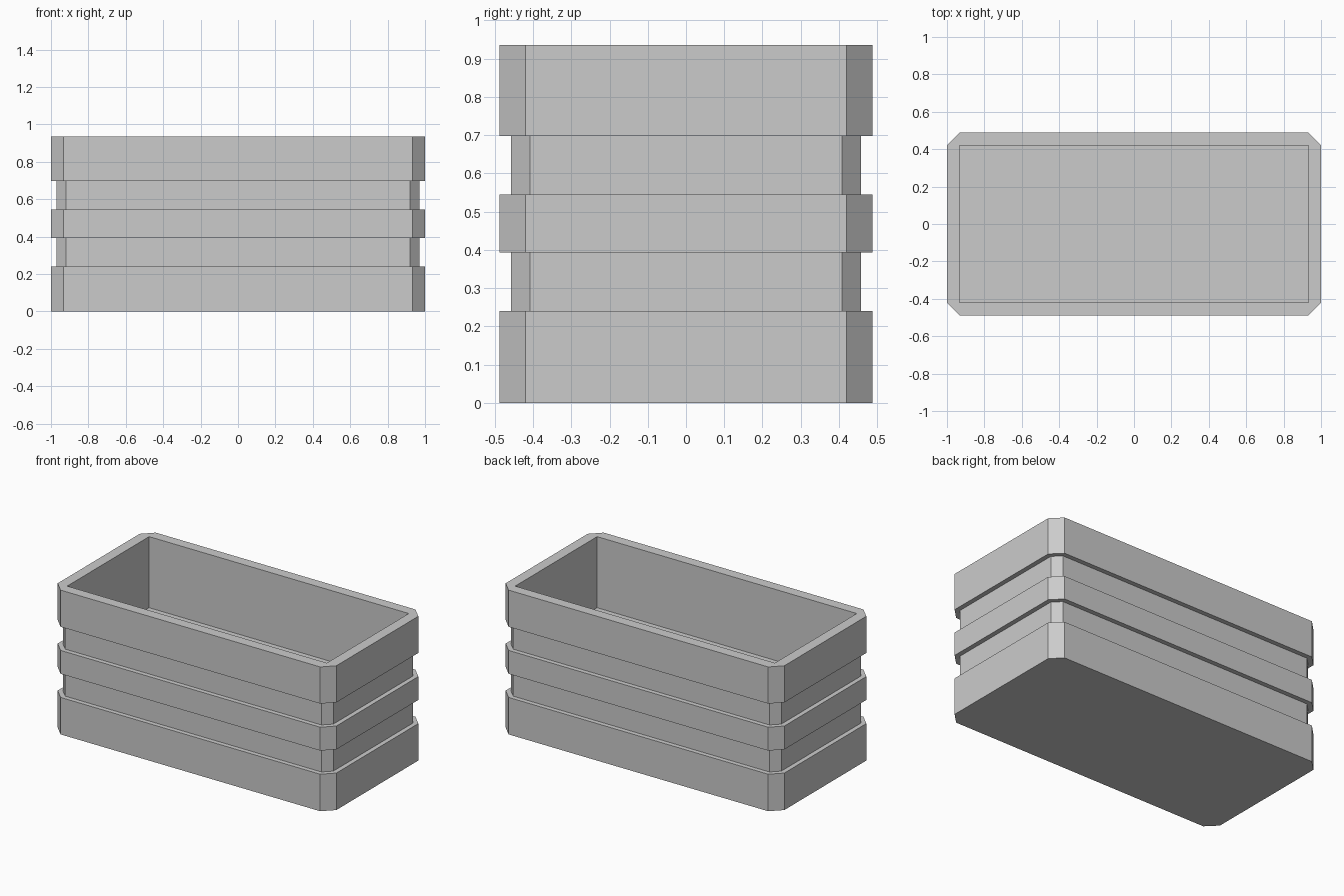
import bpy
import bmesh

if "Cube" in bpy.data.objects:
    bpy.data.objects.remove(bpy.data.objects["Cube"])


def ring(bm, hx, hy, cut, z):
    """Rectangle with chamfered corners, as eight vertices."""
    pts = [(hx, hy - cut), (hx - cut, hy), (cut - hx, hy), (-hx, hy - cut),
           (-hx, cut - hy), (cut - hx, -hy), (hx - cut, -hy), (hx, cut - hy)]
    return [bm.verts.new((x, y, z)) for x, y in pts]


WIDE = (1.0, 0.488, 0.068)      # protruding bands
NARROW = (0.97, 0.458, 0.05)    # recessed grooves
INNER = (0.932, 0.42, 0.0)      # square-cornered cavity

# Profile from the base, up the outside, over the rim, down to the inner floor
profile = [(WIDE, 0.0), (WIDE, 0.24),
           (NARROW, 0.24), (NARROW, 0.393),
           (WIDE, 0.393), (WIDE, 0.545),
           (NARROW, 0.545), (NARROW, 0.698),
           (WIDE, 0.698), (WIDE, 0.936),
           (INNER, 0.936), (INNER, 0.475)]

bm = bmesh.new()
rings = [ring(bm, *size, z) for size, z in profile]
for a, b in zip(rings, rings[1:]):
    for i in range(8):
        j = (i + 1) % 8
        bm.faces.new((a[i], a[j], b[j], b[i]))

# Underside and inner floor
bm.faces.new(rings[0][::-1])
bm.faces.new(rings[-1])

# Collapse the doubled corners of the cavity
bmesh.ops.remove_doubles(bm, verts=bm.verts[:], dist=0.0005)
bmesh.ops.recalc_face_normals(bm, faces=bm.faces[:])

mesh = bpy.data.meshes.new("planter_box")
bm.to_mesh(mesh)
bm.free()
planter = bpy.data.objects.new("planter_box", mesh)
bpy.context.collection.objects.link(planter)
